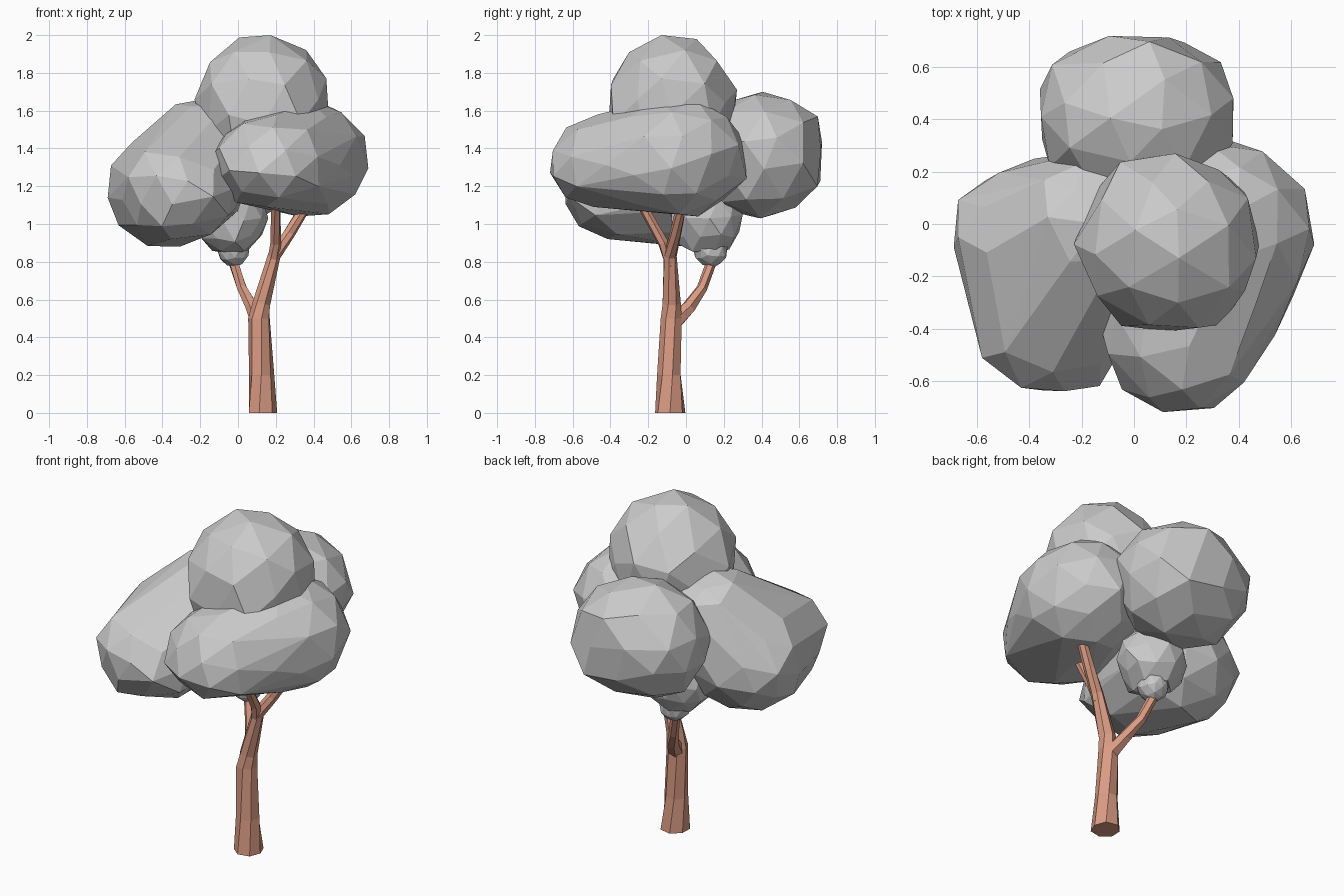
import bpy, bmesh, math, random
from mathutils import Vector, Matrix

if "Cube" in bpy.data.objects:
    bpy.data.objects.remove(bpy.data.objects["Cube"])


def ball_points(lo, hi, seed):
    """Points of a slightly irregular faceted ball that exactly fills the bounds."""
    rng = random.Random(seed)
    bm = bmesh.new()
    bmesh.ops.create_icosphere(bm, subdivisions=2, radius=1)
    spin = Matrix.Rotation(rng.uniform(0, 6.28), 3, 'Z') @ Matrix.Rotation(rng.uniform(0, 6.28), 3, 'X')
    pts = [spin @ (v.co + Vector([rng.uniform(-0.05, 0.05) for _ in range(3)])) for v in bm.verts]
    bm.free()
    for axis in range(3):
        a, b = min(p[axis] for p in pts), max(p[axis] for p in pts)
        for p in pts:
            p[axis] = lo[axis] + (p[axis] - a) / (b - a) * (hi[axis] - lo[axis])
    return pts


def clump(name, boxes, seed):
    """Convex foliage clump wrapped around one or more balls."""
    bm = bmesh.new()
    for i, (lo, hi) in enumerate(boxes):
        for p in ball_points(lo, hi, seed + 10 * i):
            bm.verts.new(p)
    bmesh.ops.convex_hull(bm, input=bm.verts[:])
    bmesh.ops.delete(bm, geom=[v for v in bm.verts if not v.link_faces], context='VERTS')
    return finish(name, bm)


def finish(name, bm):
    bmesh.ops.recalc_face_normals(bm, faces=bm.faces[:])
    me = bpy.data.meshes.new(name)
    bm.to_mesh(me)
    bm.free()
    ob = bpy.data.objects.new(name, me)
    bpy.context.scene.collection.objects.link(ob)
    return ob


def limb(name, path, sides, seed):
    """Tapered many-sided tube through (x, y, z, radius) points."""
    rng = random.Random(seed)
    bm = bmesh.new()
    pts = [Vector(p[:3]) for p in path]
    rings = []
    for i, p in enumerate(pts):
        d = pts[min(i + 1, len(pts) - 1)] - pts[max(i - 1, 0)]
        if p.z == 0:
            d = Vector((0, 0, 1))
        rot = Vector((0, 0, 1)).rotation_difference(d.normalized())
        ring = []
        for k in range(sides):
            t = 2 * math.pi * k / sides + 0.2 * i
            r = path[i][3] * rng.uniform(0.94, 1.06)
            ring.append(bm.verts.new(p + rot @ Vector((r * math.cos(t), r * math.sin(t), 0))))
        rings.append(ring)
    for a, b in zip(rings, rings[1:]):
        for k in range(sides):
            n = (k + 1) % sides
            bm.faces.new((a[k], a[n], b[n], b[k]))
    bm.faces.new(rings[0][::-1])
    bm.faces.new(rings[-1])
    return finish(name, bm)


def merge(name, parts, dissolve):
    """Union the parts into one skin and dissolve nearly flat edges."""
    base = parts[0]
    for p in parts[1:]:
        m = base.modifiers.new("union", 'BOOLEAN')
        m.operation, m.solver, m.object = 'UNION', 'EXACT', p
    if dissolve:
        m = base.modifiers.new("facets", 'DECIMATE')
        m.decimate_type = 'DISSOLVE'
        m.angle_limit = math.radians(dissolve)
    bpy.context.view_layer.update()
    dg = bpy.context.evaluated_depsgraph_get()
    me = bpy.data.meshes.new_from_object(base.evaluated_get(dg))
    for p in parts:
        bpy.data.objects.remove(p)
    ob = bpy.data.objects.new(name, me)
    bpy.context.scene.collection.objects.link(ob)
    return ob


# Foliage clumps: low and high corners of the balls inside each
clumps = [
    ("crown_top", [((-0.23, -0.41, 1.22), (0.48, 0.27, 2.0))]),
    ("crown_back", [((-0.36, 0.07, 1.03), (0.38, 0.72, 1.70))]),
    ("crown_right", [((0.0, -0.40, 1.04), (0.69, 0.32, 1.66)),
                     ((-0.15, -0.72, 1.09), (0.54, 0.0, 1.58))]),
    ("crown_left", [((-0.69, -0.36, 0.88), (0.0, 0.25, 1.48)),
                    ((-0.62, -0.64, 0.92), (0.02, 0.0, 1.43)),
                    ((-0.48, -0.28, 1.15), (0.10, 0.28, 1.67))]),
    ("crown_low", [((-0.22, -0.08, 0.84), (0.16, 0.30, 1.22))]),
    ("crown_low_tip", [((-0.11, 0.04, 0.77), (0.06, 0.22, 0.97))]),
]
foliage = merge("foliage", [clump(n, boxes, 11 + i) for i, (n, boxes) in enumerate(clumps)], 9)

# Trunk and its three branches
trunk = limb("trunk", [(0.13, -0.085, 0, 0.081), (0.125, -0.085, 0.2, 0.066), (0.115, -0.08, 0.5, 0.058),
                       (0.125, -0.08, 0.58, 0.05), (0.19, -0.085, 0.83, 0.036),
                       (0.27, -0.055, 0.95, 0.031), (0.38, -0.015, 1.13, 0.028)], 7, 1)
upright = limb("upright_branch", [(0.18, -0.08, 0.78, 0.03), (0.20, -0.12, 0.90, 0.029),
                                  (0.20, -0.25, 1.13, 0.024)], 6, 2)
left = limb("left_branch", [(0.115, -0.07, 0.47, 0.045), (0.075, 0.015, 0.56, 0.037),
                            (0.02, 0.085, 0.66, 0.028), (-0.025, 0.135, 0.80, 0.027)], 6, 3)
wood = merge("trunk_and_branches", [trunk, upright, left], 0)
bark = bpy.data.materials.new("bark")
bark.diffuse_color = (0.70, 0.33, 0.23, 1)
bark.use_nodes = True
bark.node_tree.nodes["Principled BSDF"].inputs["Base Color"].default_value = bark.diffuse_color
wood.data.materials.clear()
wood.data.materials.append(bark)
for p in wood.data.polygons:
    p.material_index = 0
